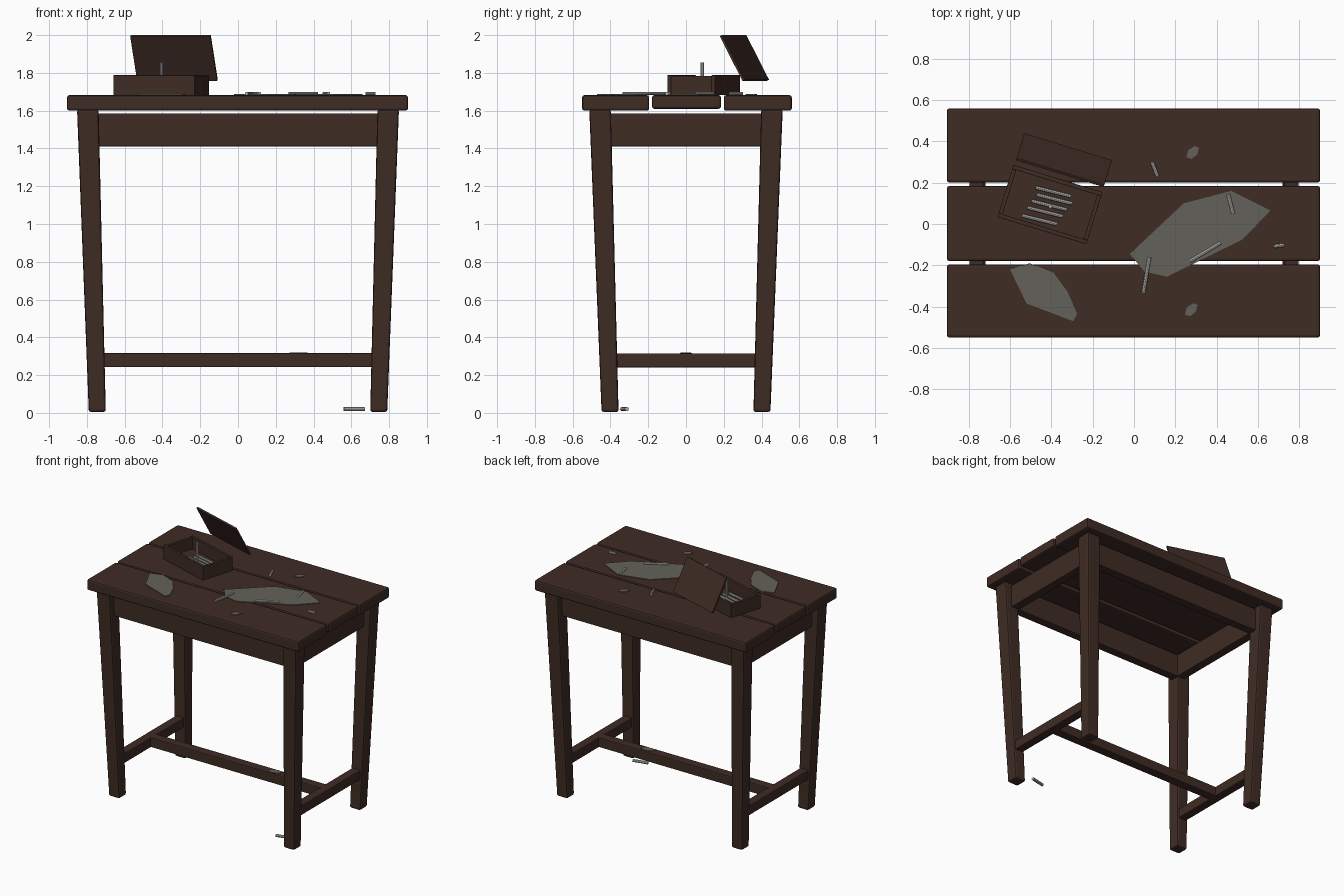
import bpy, bmesh, math
from mathutils import Vector, Matrix

cube = bpy.data.objects.get("Cube")
if cube:
    bpy.data.objects.remove(cube, do_unlink=True)


def material(name, rgb):
    m = bpy.data.materials.new(name)
    m.use_nodes = True
    m.diffuse_color = (*rgb, 1)
    m.node_tree.nodes["Principled BSDF"].inputs["Base Color"].default_value = (*rgb, 1)
    return m


WOOD = material("dark_wood", (0.05, 0.025, 0.018))
DUST = material("grey_dust", (0.125, 0.12, 0.10))
CHALK = material("pale_chalk", (0.50, 0.50, 0.48))


def finish(name, bm, mat, bevel=0.0):
    bmesh.ops.recalc_face_normals(bm, faces=bm.faces)
    mesh = bpy.data.meshes.new(name)
    bm.to_mesh(mesh)
    bm.free()
    mesh.materials.append(mat)
    ob = bpy.data.objects.new(name, mesh)
    bpy.context.collection.objects.link(ob)
    if bevel:
        mod = ob.modifiers.new("soft_edges", "BEVEL")
        mod.width = bevel
        mod.segments = 2
    return ob


def block(name, lo, hi, bevel=0.006, frame=Matrix()):
    """Box between two corners, optionally placed in a rotated frame."""
    lo, hi = Vector(lo), Vector(hi)
    bm = bmesh.new()
    bmesh.ops.create_cube(bm, size=1)
    for v in bm.verts:
        v.co = frame @ ((lo + hi) / 2 + v.co * (hi - lo))
    return finish(name, bm, WOOD, bevel)


def chalk(name, a, b, radius=0.009):
    a, b = Vector(a), Vector(b)
    d = b - a
    bm = bmesh.new()
    place = Matrix.Translation((a + b) / 2) @ d.to_track_quat("Z", "Y").to_matrix().to_4x4()
    bmesh.ops.create_cone(bm, cap_ends=True, segments=8, radius1=radius,
                          radius2=radius, depth=d.length, matrix=place)
    return finish(name, bm, CHALK)


def patch(name, outline, z, thick=0.005):
    """Thin flat plate from an outline."""
    bm = bmesh.new()
    face = bm.faces.new([bm.verts.new((x, y, z)) for x, y in outline])
    ext = bmesh.ops.extrude_face_region(bm, geom=[face])
    for v in ext["geom"]:
        if isinstance(v, bmesh.types.BMVert):
            v.co.z += thick
    return finish(name, bm, DUST)


# Table top planks
TOP = 1.682
block("front_plank", (-0.905, -0.55, 1.60), (0.9, -0.195, TOP), 0.012)
block("middle_plank", (-0.905, -0.18, 1.61), (0.9, 0.185, TOP), 0.012)
block("back_plank", (-0.905, 0.2, 1.60), (0.9, 0.56, TOP), 0.012)

# Splayed, tapered legs
for sx, side in ((-1, "right"), (1, "left")):
    for sy, end in ((-1, "front"), (1, "back")):
        bm = bmesh.new()
        bmesh.ops.create_cube(bm, size=2)
        for v in bm.verts:
            cx, cy, half, z = (0.795, 0.455, 0.057, 1.605) if v.co.z > 0 else (0.745, 0.402, 0.045, 0.005)
            v.co = (sx * cx + v.co.x * half, sy * cy + v.co.y * half, z)
        finish(f"{end}_{side}_leg", bm, WOOD, 0.012)

# Aprons and side stretchers
for s, side, end in ((-1, "right", "front"), (1, "left", "back")):
    block(f"{end}_apron", (-0.76, s * 0.425 - 0.034, 1.41), (0.76, s * 0.425 + 0.034, 1.586))
    block(f"{side}_apron", (s * 0.763 - 0.034, -0.42, 1.41), (s * 0.763 + 0.034, 0.42, 1.586))
    block(f"{side}_stretcher", (s * 0.753 - 0.034, -0.39, 0.24), (s * 0.753 + 0.034, 0.39, 0.315))
block("centre_stretcher", (-0.74, -0.036, 0.242), (0.74, 0.036, 0.317))

# Open box, turned on the table
turn = Matrix.Rotation(math.radians(-17), 4, "Z")
frame = Matrix.Translation((-0.407, 0.094, TOP)) @ turn
L, W, H, T = 0.225, 0.132, 0.106, 0.02
block("box_floor", (-L + T, -W + T, 0), (L - T, W - T, 0.014), 0, frame)
for s, side, end in ((-1, "right", "front"), (1, "left", "back")):
    y0, y1 = sorted((s * W, s * (W - T)))
    x0, x1 = sorted((s * L, s * (L - T)))
    block(f"box_{end}_wall", (-L, y0, 0), (L, y1, H), 0.002, frame)
    block(f"box_{side}_wall", (x0, -W + T, 0), (x1, W - T, H - 0.004), 0.002, frame)

# Raised lid leaning over the box
lid = Matrix.Translation((-0.339, 0.309, 1.879)) @ turn @ Matrix.Rotation(math.radians(28), 4, "X")
block("box_lid", (-0.222, -0.007, -0.134), (0.222, 0.007, 0.134), 0.002, lid)

# Chalk sticks in the box
along = Vector((math.cos(math.radians(-14)), math.sin(math.radians(-14)), 0)) * 0.088
rows = [(-0.39, 0.155), (-0.385, 0.12), (-0.41, 0.09), (-0.43, 0.058), (-0.457, 0.02)]
for i, (x, y) in enumerate(rows):
    c = Vector((x, y, TOP + 0.024))
    chalk(f"boxed_chalk_{i + 1}", c - along, c + along)
chalk("upright_chalk", (-0.405, 0.085, TOP + 0.014), (-0.405, 0.085, 1.855))

# Loose chalk on the table and floor
loose = [((0.455, 0.145), (0.48, 0.05)), ((0.27, -0.18), (0.42, -0.09)),
         ((0.075, -0.16), (0.045, -0.335)), ((0.087, 0.30), (0.114, 0.23)),
         ((0.675, -0.108), (0.728, -0.102))]
for i, (a, b) in enumerate(loose):
    chalk(f"loose_chalk_{i + 1}", (*a, TOP + 0.009), (*b, TOP + 0.009))
chalk("floor_chalk", (0.56, -0.338, 0.02), (0.67, -0.313, 0.02), 0.011)

# Dust patches
patch("large_dust_patch", [(-0.02, -0.145), (0.24, 0.10), (0.47, 0.16), (0.66, 0.065),
                           (0.525, -0.075), (0.16, -0.255), (0.05, -0.23)], TOP)
patch("small_dust_patch", [(-0.60, -0.22), (-0.505, -0.19), (-0.39, -0.235), (-0.32, -0.33),
                           (-0.275, -0.435), (-0.295, -0.47), (-0.52, -0.385)], TOP)
fleck = [(-0.03, -0.025), (-0.022, 0.01), (0.01, 0.03), (0.03, 0.022), (0.022, -0.01), (-0.005, -0.032)]
for name, cx, cy in (("back_dust_fleck", 0.284, 0.347), ("front_dust_fleck", 0.277, -0.414)):
    patch(name, [(cx + x, cy + y) for x, y in fleck], TOP)
patch("stretcher_dust", [(0.32 + x * 1.6, y * 0.9) for x, y in fleck], 0.317, 0.003)
